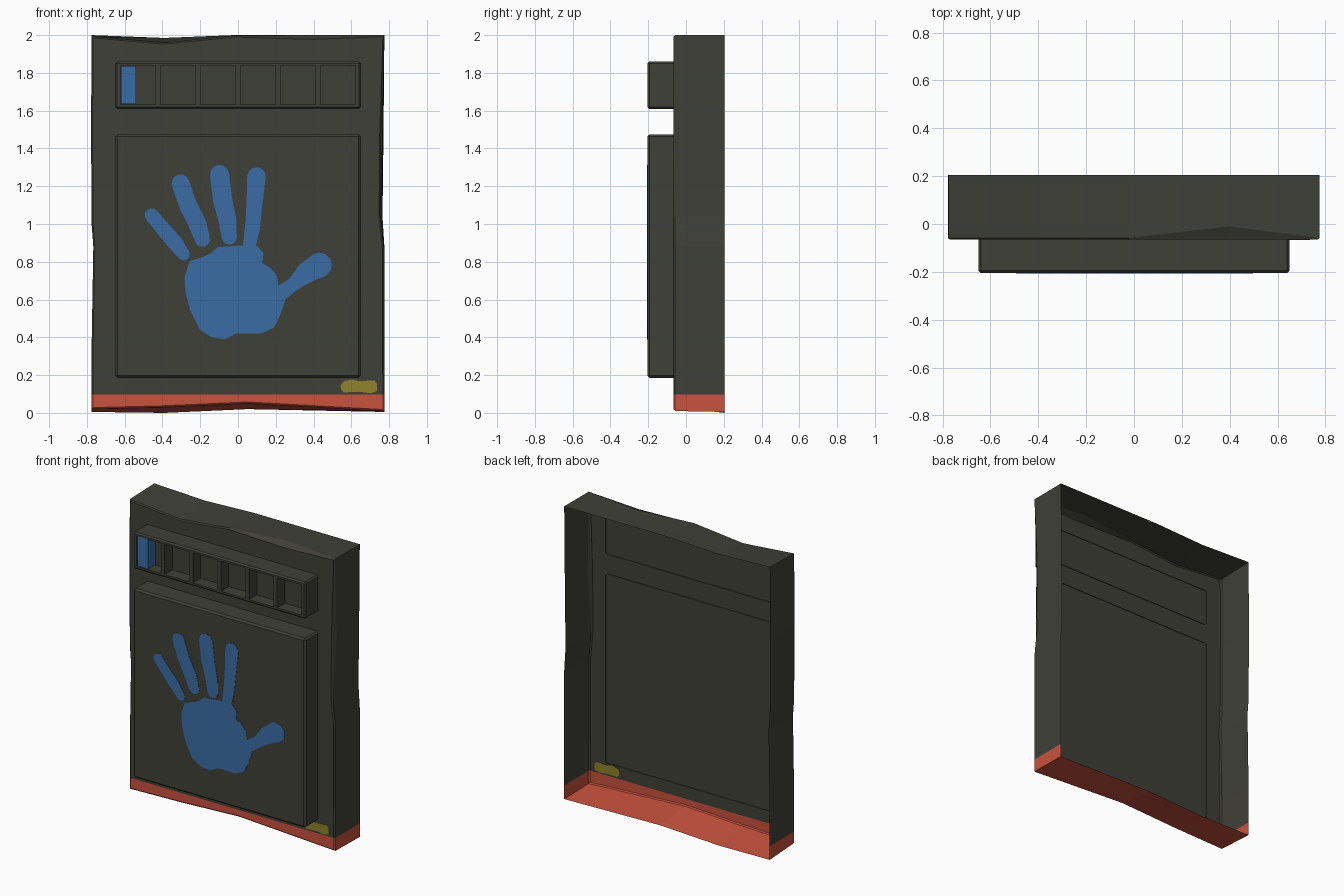
import bpy, bmesh, math
from mathutils import Vector

if "Cube" in bpy.data.objects:
    bpy.data.objects.remove(bpy.data.objects["Cube"])


def material(name, rgb):
    m = bpy.data.materials.new(name)
    m.diffuse_color = (*rgb, 1)
    m.use_nodes = True
    m.node_tree.nodes["Principled BSDF"].inputs["Base Color"].default_value = m.diffuse_color
    return m


DARK = material("dark casing", (0.051, 0.051, 0.040))
BLUE = material("blue", (0.042, 0.150, 0.376))
RED = material("red", (0.578, 0.084, 0.048))
YELLOW = material("yellow", (0.283, 0.227, 0.025))


def finish(bm, name, *mats):
    bmesh.ops.recalc_face_normals(bm, faces=bm.faces[:])
    me = bpy.data.meshes.new(name)
    bm.to_mesh(me)
    bm.free()
    for m in mats:
        me.materials.append(m)
    ob = bpy.data.objects.new(name, me)
    bpy.context.collection.objects.link(ob)
    return ob


def box(x0, x1, y0, y1, z0, z1, bevel=0.0):
    """Box open at the back; the edges away from the wall are bevelled."""
    bm = bmesh.new()
    bmesh.ops.create_cube(bm, size=1)
    for v in bm.verts:
        v.co = ((x0 + x1) / 2 + v.co.x * (x1 - x0),
                (y0 + y1) / 2 + v.co.y * (y1 - y0),
                (z0 + z1) / 2 + v.co.z * (z1 - z0))
    back = [f for f in bm.faces if f.calc_center_median().y > y1 - 1e-5]
    bmesh.ops.delete(bm, geom=back, context='FACES_ONLY')
    if bevel:
        edges = [e for e in bm.edges if min(v.co.y for v in e.verts) < y0 + 1e-5]
        bmesh.ops.bevel(bm, geom=edges, offset=bevel, segments=1,
                        affect='EDGES', profile=0.5)
    return bm


def plate(name, outlines, y0, y1, mat):
    """Flat plates from (x, z) outlines."""
    bm = bmesh.new()
    for pts in outlines:
        f = bm.faces.new([bm.verts.new((x, y0, z)) for x, z in pts])
        ext = bmesh.ops.extrude_face_region(bm, geom=[f], use_keep_orig=True)
        for v in ext["geom"]:
            if isinstance(v, bmesh.types.BMVert):
                v.co.y = y1
    return finish(bm, name, mat)


def finger(path, n=6):
    """Rounded outline around a spine of (x, z, half width)."""
    p = [Vector((a, b)) for a, b, _ in path]
    r = [c for _, _, c in path]
    left, right = [], []
    for i in range(len(p)):
        d = (p[min(i + 1, len(p) - 1)] - p[max(i - 1, 0)]).normalized()
        s = Vector((-d.y, d.x)) * r[i]
        left.append(p[i] + s)
        right.append(p[i] - s)

    def cap(c, start):
        a0 = math.atan2(start.y - c.y, start.x - c.x)
        rad = (start - c).length
        return [c + Vector((math.cos(a0 + math.pi * k / n),
                            math.sin(a0 + math.pi * k / n))) * rad
                for k in range(1, n)]
    out = left[::-1] + cap(p[0], left[0]) + right + cap(p[-1], right[-1])
    return [tuple(v) for v in out]


# Casing: hollow shell open at the back, worn outline
# back x, back z, front x, front z, front y
OUTLINE = [
    (-.775, .005, -.775, .02, -.058), (-.39, .0, -.39, .03, -.058),
    (.05, .02, .05, .05, -.058), (.775, .005, .775, .01, -.058),
    (.775, .88, .772, .88, -.058), (.765, 1.04, .755, 1.04, -.058),
    (.770, 1.45, .765, 1.45, -.033), (.775, 2, .775, 2, -.058),
    (.4, 2, .4, 2, -.01), (-.02, 2, -.02, 1.998, -.058),
    (-.39, 1.985, -.39, 1.96, -.058), (-.775, 2, -.775, 1.993, -.058),
    (-.778, 1.5, -.778, 1.5, -.058), (-.775, 1.0, -.775, 1.0, -.058),
    (-.766, .88, -.766, .88, -.058), (-.775, .35, -.775, .35, -.058),
]
bm = bmesh.new()
back, edge, front = [], [], []
for xb, zb, xf, zf, yf in OUTLINE:
    inset = 0.008 + (yf + .058) * 0.3
    back.append(bm.verts.new((xb, .205, zb)))
    edge.append(bm.verts.new((xf, yf, zf)))
    xi = xf - math.copysign(inset, xf) if abs(xf) > .7 else xf
    zi = zf + inset if zf < .1 else zf - inset if zf > 1.9 else zf
    front.append(bm.verts.new((xi, -.065, zi)))
n = len(OUTLINE)
for i in range(n):
    j = (i + 1) % n
    bm.faces.new((back[i], back[j], edge[j], edge[i]))
    bm.faces.new((edge[i], edge[j], front[j], front[i]))
bm.faces.new(front)
# red band along the foot
bmesh.ops.bisect_plane(bm, geom=bm.verts[:] + bm.edges[:] + bm.faces[:],
                       plane_co=(0, 0, .098), plane_no=(0, 0, 1))
for f in bm.faces:
    f.material_index = 1 if max(v.co.z for v in f.verts) < .099 else 0
finish(bm, "casing", DARK, RED)

# Large touch panel
finish(box(-.65, .65, -.2045, -.06, .185, 1.475, .012), "touch_panel", DARK)

# Indicator bar with six recessed cells
bm = box(-.65, .65, -.2045, -.06, 1.61, 1.86, .01)
cells = [(-.622 + k * .212, -.622 + k * .212 + .184) for k in range(6)]
Z0, Z1, FLOOR = 1.632, 1.838, -.12
cuts = [((x, 0, 0), (1, 0, 0)) for c in cells for x in c]
cuts += [((0, 0, z), (0, 0, 1)) for z in (Z0, Z1)]
for co, no in cuts:
    bmesh.ops.bisect_plane(bm, geom=bm.verts[:] + bm.edges[:] + bm.faces[:],
                           plane_co=co, plane_no=no)
picked = []
for f in bm.faces:
    c = f.calc_center_median()
    if c.y < -.204 and Z0 < c.z < Z1 and any(a < c.x < b for a, b in cells):
        picked.append(f)
ext = bmesh.ops.extrude_discrete_faces(bm, faces=picked)
for f in ext["faces"]:
    for v in f.verts:
        v.co.y = FLOOR
finish(bm, "indicator_bar", DARK)

# Lit part of the first cell
finish(box(-.620, -.540, -.198, FLOOR, Z0 + .002, Z1 - .002), "indicator_light", BLUE)

# Hand print
palm = [(-.256, .803), (-.283, .718), (-.277, .633), (-.251, .538), (-.203, .442),
        (-.14, .4), (-.071, .389), (-.008, .421), (.124, .421), (.193, .453),
        (.225, .522), (.251, .601), (.256, .654), (.214, .676), (.203, .734),
        (.166, .771), (.129, .792), (.135, .845), (.103, .882), (.018, .887),
        (-.045, .882), (-.108, .877), (-.145, .845), (-.188, .824)]
fingers = [
    [(.098, 1.252, .049), (.087, 1.105, .042), (.077, .983, .040), (.061, .887, .034)],
    [(-.098, 1.262, .051), (-.082, 1.131, .051), (-.055, 1.015, .047), (-.046, .93, .040)],
    [(-.304, 1.216, .047), (-.267, 1.105, .047), (-.214, .999, .048), (-.188, .919, .040)],
    [(-.457, 1.046, .037), (-.404, .983, .038), (-.336, .903, .041), (-.288, .84, .033)],
    [(.431, .783, .066), (.357, .739, .055), (.293, .681, .036), (.235, .640, .040)],
]
plate("hand_print", [palm] + [finger(f) for f in fingers], -.2065, -.2035, BLUE)

# Yellow label near the foot, showing on both sides of the wall
label = [(.545, .125), (.56, .108), (.64, .112), (.70, .104), (.735, .115),
         (.735, .155), (.72, .172), (.64, .168), (.60, .177), (.56, .168), (.543, .145)]
plate("yellow_label", [label], -.067, -.063, YELLOW)
